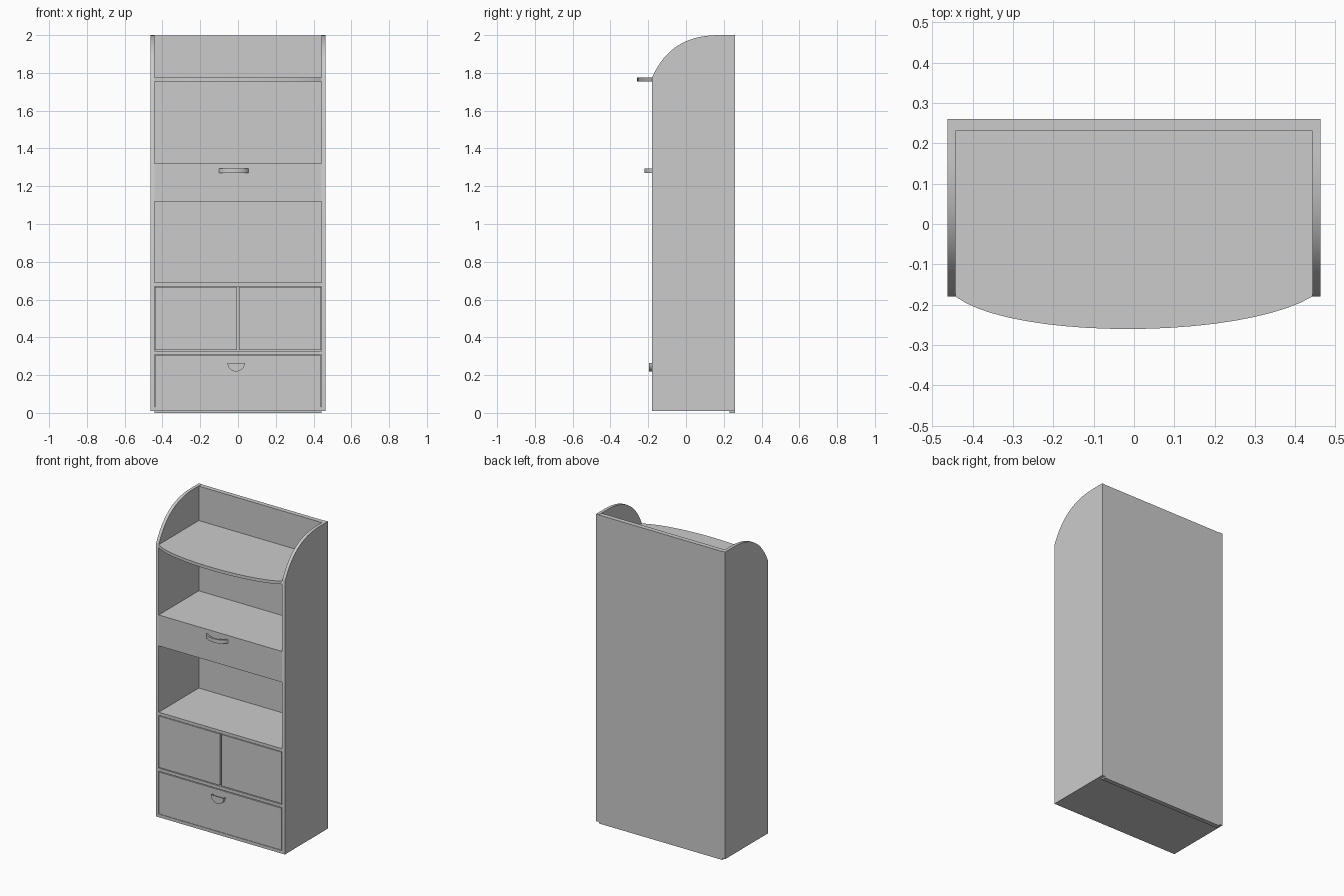
import bpy, bmesh, math
from mathutils import Vector

if "Cube" in bpy.data.objects:
    bpy.data.objects.remove(bpy.data.objects["Cube"])

FRONT, BACK, INNER = -0.18, 0.26, 0.442


def prism(name, pts, direction):
    """Extrude a closed loop of 3D points along a vector."""
    bm = bmesh.new()
    face = bm.faces.new([bm.verts.new(p) for p in pts])
    ext = bmesh.ops.extrude_face_region(bm, geom=[face], use_keep_orig=True)
    verts = [g for g in ext["geom"] if isinstance(g, bmesh.types.BMVert)]
    bmesh.ops.translate(bm, verts=verts, vec=direction)
    bmesh.ops.recalc_face_normals(bm, faces=bm.faces)
    mesh = bpy.data.meshes.new(name)
    bm.to_mesh(mesh)
    bm.free()
    obj = bpy.data.objects.new(name, mesh)
    bpy.context.collection.objects.link(obj)
    return obj


def box(name, x, y, z):
    pts = [(x[0], y[0], z[0]), (x[1], y[0], z[0]), (x[1], y[1], z[0]), (x[0], y[1], z[0])]
    return prism(name, pts, (0, 0, z[1] - z[0]))


def bezier(a, b, c, d, n=20):
    a, b, c, d = map(Vector, (a, b, c, d))
    return [a*(1-t)**3 + 3*b*t*(1-t)**2 + 3*c*t*t*(1-t) + d*t**3
            for t in (i / n for i in range(n + 1))]


def smooth(obj):
    bpy.ops.object.select_all(action='DESELECT')
    obj.select_set(True)
    bpy.context.view_layer.objects.active = obj
    bpy.ops.object.shade_smooth_by_angle(angle=math.radians(30))


# Side panels with rounded top front corner
curve = bezier((FRONT, 1.775), (-0.11, 1.93), (0.0, 2.0), (0.18, 2.0))
profile = [(FRONT, 0.01)] + [tuple(p) for p in curve] + [(BACK, 2.0), (BACK, 0.01)]
for name, x in (("left_side_panel", -0.462), ("right_side_panel", INNER)):
    smooth(prism(name, [(x, y, z) for y, z in profile], (0.02, 0, 0)))

# Back panel reaching the floor
box("back_panel", (-INNER, INNER), (0.23, BACK), (0, 1.998))

# Bow-fronted top shelf
bow = bezier((-INNER, FRONT), (-0.3, -0.287), (0.26, -0.287), (INNER, FRONT))
outline = [(p.x, p.y, 1.755) for p in bow] + [(INNER, 0.23, 1.755), (-INNER, 0.23, 1.755)]
smooth(prism("top_shelf", outline, (0, 0, 0.02)))

# Flat shelves
for name, z, y in (("bottom_board", 0.01, FRONT), ("drawer_divider_shelf", 0.308, FRONT),
                   ("cupboard_top_shelf", 0.67, FRONT), ("lower_niche_ceiling", 1.12, -0.16),
                   ("upper_niche_shelf", 1.30, -0.16)):
    box(name, (-INNER, INNER), (y, 0.23), (z, z + 0.02))

# Drawer fronts and cupboard doors
box("upper_drawer_front", (-INNER, INNER), (FRONT, -0.16), (1.12, 1.32))
box("lower_drawer_front", (-0.439, 0.439), (FRONT, -0.16), (0.032, 0.303))
box("left_door", (-0.439, -0.004), (FRONT, -0.16), (0.333, 0.666))
box("right_door", (0.006, 0.439), (FRONT, -0.16), (0.333, 0.666))

# Bow handle of the upper drawer
outer = bezier((-0.10, FRONT), (-0.07, -0.233), (0.03, -0.233), (0.055, FRONT), 16)
inner = bezier((0.045, FRONT), (0.02, -0.218), (-0.06, -0.218), (-0.09, FRONT), 16)
smooth(prism("upper_drawer_handle", [(p.x, p.y, 1.27) for p in outer + inner], (0, 0, 0.024)))

# Cup pull of the lower drawer: half-round wall closed by a front plate, open on top
arc = [math.pi * i / 20 for i in range(21)]


def half_round(r, y):
    return [(-0.01 - r * math.cos(a), y, 0.265 - r * math.sin(a)) for a in arc]


wall = half_round(0.046, FRONT) + half_round(0.041, FRONT)[::-1]
smooth(prism("cup_pull_wall", wall, (0, -0.013, 0)))
smooth(prism("cup_pull_front", half_round(0.046, FRONT - 0.013), (0, -0.004, 0)))
